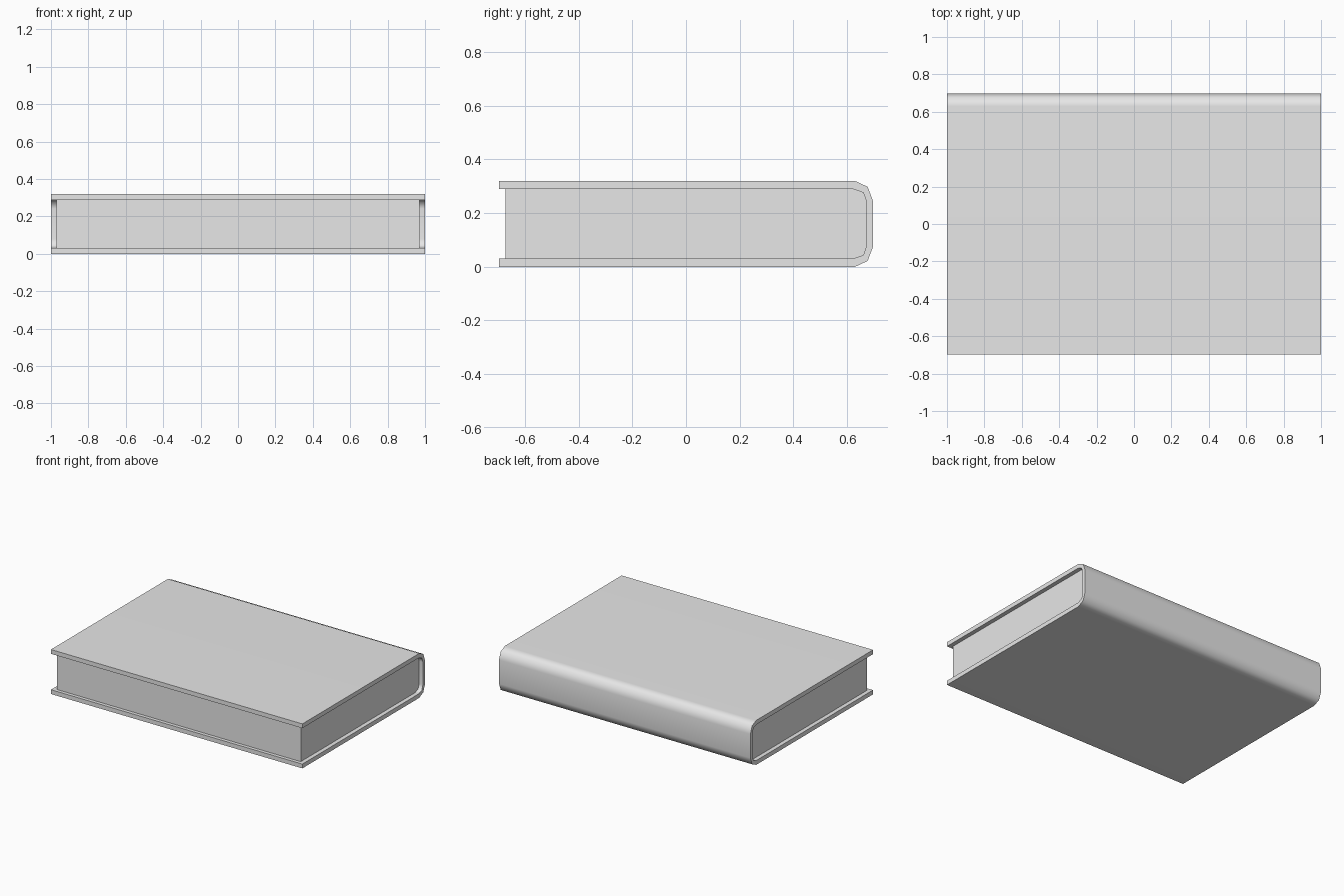
import bpy
import bmesh
import math

HEIGHT = 0.32
cube = bpy.data.objects.get("Cube")
if cube:
    bpy.data.objects.remove(cube, do_unlink=True)

grey = bpy.data.materials.new("plain_grey")
grey.use_nodes = True
grey.diffuse_color = (0.8, 0.8, 0.8, 1)
grey.node_tree.nodes["Principled BSDF"].inputs["Base Color"].default_value = (0.8, 0.8, 0.8, 1)


def mirrored(lower):
    """Complete a lower half profile with its copy above mid height."""
    return lower + [(y, HEIGHT - z) for y, z in reversed(lower)]


def extrude_profile(name, outlines, half_width):
    """Sweep closed (y, z) outlines along x; outlines tile one cross-section."""
    bm = bmesh.new()
    faces = [bm.faces.new([bm.verts.new((-half_width, y, z)) for y, z in outline])
             for outline in outlines]
    bmesh.ops.remove_doubles(bm, verts=bm.verts, dist=0.0001)
    swept = bmesh.ops.extrude_face_region(bm, geom=list(bm.faces), use_keep_orig=True)
    new_verts = [g for g in swept["geom"] if isinstance(g, bmesh.types.BMVert)]
    bmesh.ops.translate(bm, verts=new_verts, vec=(2 * half_width, 0, 0))
    # Remove walls between neighbouring tiles
    inner = [f for f in bm.faces if all(len(e.link_faces) > 2 for e in f.edges)]
    if inner:
        bmesh.ops.delete(bm, geom=inner, context="FACES")
    bmesh.ops.recalc_face_normals(bm, faces=bm.faces)
    mesh = bpy.data.meshes.new(name)
    bm.to_mesh(mesh)
    bm.free()
    obj = bpy.data.objects.new(name, mesh)
    bpy.context.collection.objects.link(obj)
    mesh.materials.append(grey)
    # Rounded spine is smooth, square edges stay sharp
    bpy.ops.object.select_all(action="DESELECT")
    obj.select_set(True)
    bpy.context.view_layer.objects.active = obj
    bpy.ops.object.shade_smooth_by_angle(angle=math.radians(55))
    weighted = obj.modifiers.new("Weighted normals", "WEIGHTED_NORMAL")
    weighted.keep_sharp = True
    return obj


# Cover: two boards joined by a rounded spine, open at the front
outer = mirrored([(-0.697, 0), (0.63, 0), (0.677, 0.022), (0.697, 0.075)])
spine_inside = [(0.625, 0.031), (0.661, 0.044), (0.673, 0.079)]
inside = mirrored([(-0.697, 0.031)] + spine_inside)
strips = [[outer[i], outer[i + 1], inside[i + 1], inside[i]]
          for i in range(len(outer) - 1)]
extrude_profile("cover", strips, 1.0)

# Page block: fills the cover, set in slightly at the open edges
extrude_profile("pages", [mirrored([(-0.672, 0.031)] + spine_inside)], 0.97)
